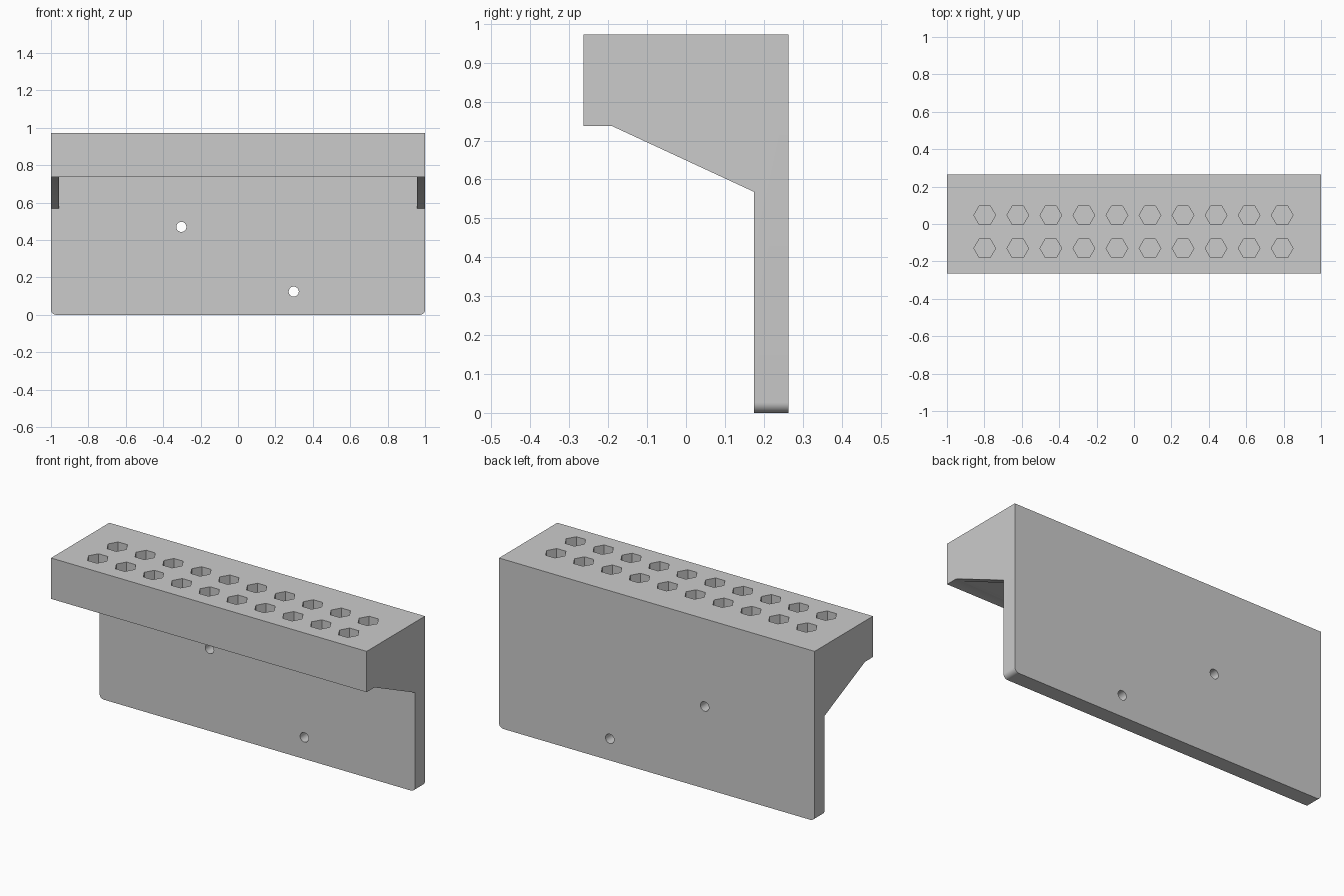
import bpy, bmesh, math
from mathutils import Vector

if "Cube" in bpy.data.objects:
    bpy.data.objects.remove(bpy.data.objects["Cube"])

TOP, LEDGE, BRACE = 0.972, 0.738, 0.568
FRONT, BACK, PLATE = -0.264, 0.264, 0.175
TIP = -0.192


def prism(bm, base, sweep):
    """Extrude a polygon along a vector into a closed solid."""
    low = [bm.verts.new(Vector(p)) for p in base]
    high = [bm.verts.new(Vector(p) + Vector(sweep)) for p in base]
    n = len(base)
    bm.faces.new(low)
    bm.faces.new(high[::-1])
    for i in range(n):
        bm.faces.new((low[i], low[(i + 1) % n], high[(i + 1) % n], high[i]))


def to_object(bm, name):
    bmesh.ops.recalc_face_normals(bm, faces=bm.faces)
    mesh = bpy.data.meshes.new(name)
    bm.to_mesh(mesh)
    bm.free()
    obj = bpy.data.objects.new(name, mesh)
    bpy.context.collection.objects.link(obj)
    return obj


def cut(target, cutter):
    cutter.hide_render = True
    mod = target.modifiers.new("cut", 'BOOLEAN')
    mod.operation, mod.solver, mod.object = 'DIFFERENCE', 'EXACT', cutter
    bpy.context.view_layer.objects.active = target
    bpy.ops.object.modifier_apply(modifier=mod.name)
    bpy.data.objects.remove(cutter)


# Rack body: side profile swept across the full width
bm = bmesh.new()
side = [(FRONT, TOP), (FRONT, LEDGE), (TIP, LEDGE), (PLATE, BRACE),
        (PLATE, 0), (BACK, 0), (BACK, TOP)]
prism(bm, [(-1, y, z) for y, z in side], (2, 0, 0))
# Rounded lower corners of the back plate
corners = [e for e in bm.edges if all(abs(v.co.z) < 1e-5 for v in e.verts)
           and abs(e.verts[0].co.x - e.verts[1].co.x) < 1e-5]
bmesh.ops.bevel(bm, geom=corners, offset=0.027, segments=8, profile=0.5,
                affect='EDGES')
rack = to_object(bm, "bit_rack")

# Hollow beneath the block, leaving a thin brace at each end
bm = bmesh.new()
hollow = [(TIP, LEDGE), (TIP, 0.5), (PLATE, 0.5), (PLATE, LEDGE)]
prism(bm, [(-0.957, y, z) for y, z in hollow], (1.914, 0, 0))
cut(rack, to_object(bm, "hollow_cutter"))

# Two rows of blind hexagonal sockets
bm = bmesh.new()
for cx in [-0.798 + 0.1767 * i for i in range(10)]:
    for cy in (0.047, -0.13):
        ring = [(cx + 0.058 * math.cos(math.radians(60 * k)),
                 cy + 0.058 * math.sin(math.radians(60 * k)), TOP - 0.19)
                for k in range(6)]
        prism(bm, ring, (0, 0, 0.3))
cut(rack, to_object(bm, "socket_cutter"))

# Two screw holes through the back plate
bm = bmesh.new()
for cx, cz in ((-0.303, 0.47), (0.298, 0.124)):
    ring = [(cx + 0.027 * math.cos(math.tau * k / 32), 0.1,
             cz + 0.027 * math.sin(math.tau * k / 32)) for k in range(32)]
    prism(bm, ring, (0, 0.3, 0))
cut(rack, to_object(bm, "screw_hole_cutter"))

# Smooth the round parts while keeping hard edges crisp
bpy.ops.object.select_all(action='DESELECT')
rack.select_set(True)
bpy.context.view_layer.objects.active = rack
bpy.ops.object.shade_smooth_by_angle(angle=math.radians(30))
